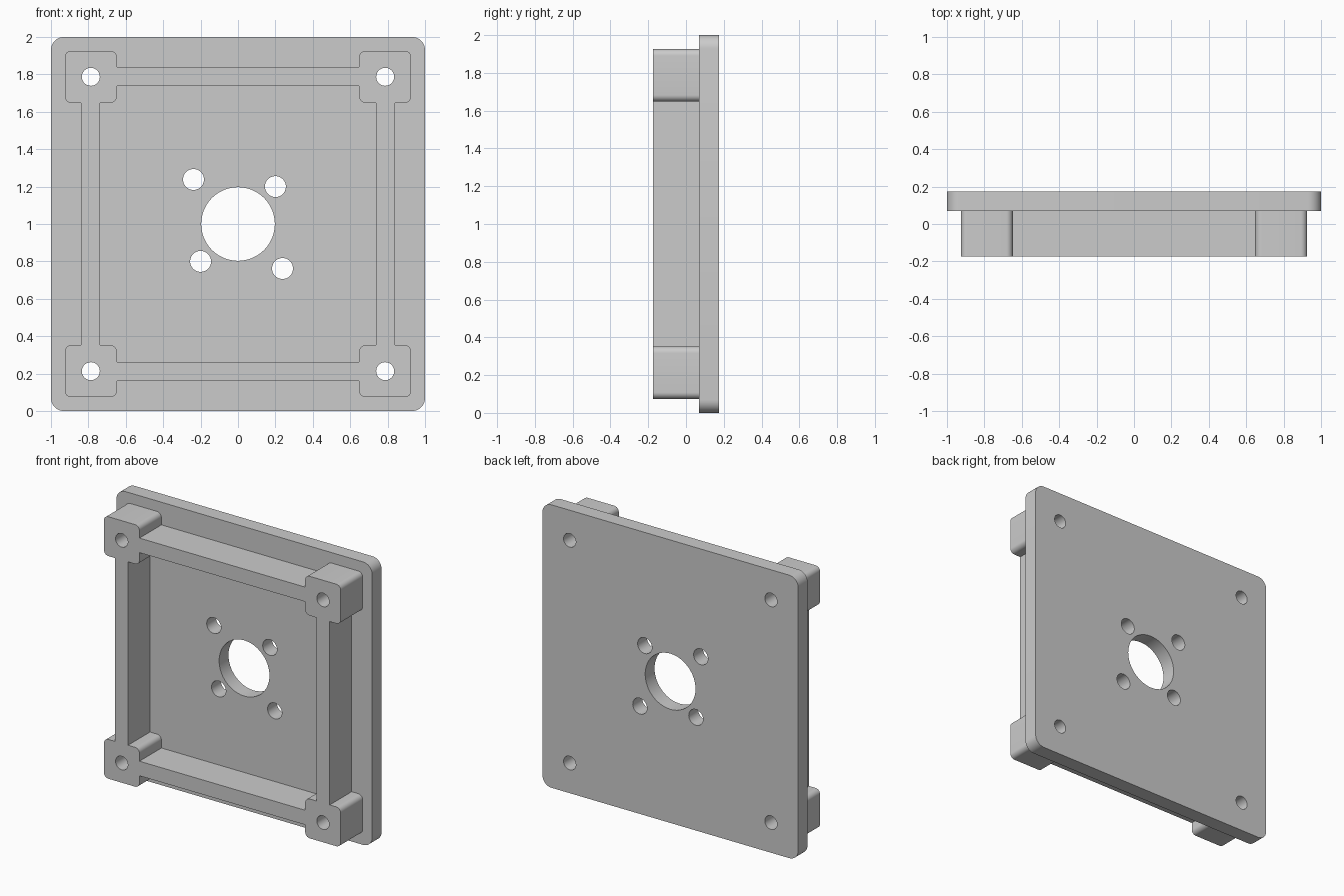
import bpy
import bmesh
from math import cos, sin, pi

old = bpy.data.objects.get("Cube")
if old:
    bpy.data.objects.remove(old, do_unlink=True)

# Plain grey for the whole part
grey = bpy.data.materials.new("plain grey")
grey.use_nodes = True
colour = (0.6, 0.6, 0.6, 1)
grey.diffuse_color = colour
grey.node_tree.nodes["Principled BSDF"].inputs["Base Color"].default_value = colour

FRONT, SEAM, BACK = -0.175, 0.07, 0.175
MID = 1.0  # height of the centre


def rounded(cx, cz, half, r, steps=8):
    """Outline of a square with rounded corners; r = half gives a circle."""
    if r == 0:
        return [(cx + half * i, cz + half * j)
                for i, j in ((1, 1), (-1, 1), (-1, -1), (1, -1))]
    points = []
    for quarter, (i, j) in enumerate(((1, 1), (-1, 1), (-1, -1), (1, -1))):
        last = steps if r == half else steps + 1
        for k in range(last):
            a = (quarter + k / steps) * pi / 2
            points.append((cx + i * (half - r) + r * cos(a),
                           cz + j * (half - r) + r * sin(a)))
    return points


def solid(name, outlines, y0, y1):
    """Extrude outlines in the x-z plane from y0 to y1."""
    bm = bmesh.new()
    for outline in outlines:
        face = bm.faces.new([bm.verts.new((x, y0, z)) for x, z in outline])
        new = bmesh.ops.extrude_face_region(bm, geom=[face])["geom"]
        verts = [v for v in new if isinstance(v, bmesh.types.BMVert)]
        bmesh.ops.translate(bm, verts=verts, vec=(0, y1 - y0, 0))
    bmesh.ops.recalc_face_normals(bm, faces=bm.faces)
    mesh = bpy.data.meshes.new(name)
    bm.to_mesh(mesh)
    bm.free()
    mesh.materials.append(grey)
    obj = bpy.data.objects.new(name, mesh)
    bpy.context.collection.objects.link(obj)
    return obj


def combine(target, tool, operation):
    """Apply a boolean and remove the tool."""
    mod = target.modifiers.new(operation.lower(), "BOOLEAN")
    mod.operation = operation
    mod.solver = "EXACT"
    mod.object = tool
    bpy.context.view_layer.objects.active = target
    bpy.ops.object.modifier_apply(modifier=mod.name)
    bpy.data.objects.remove(tool, do_unlink=True)


def circle(x, z, r):
    return rounded(x, z, r, r, 12)


corners = [(0.787 * i, MID + 0.787 * j) for i in (-1, 1) for j in (-1, 1)]
screw_holes = [circle(x, z, 0.048) for x, z in corners]

# Back plate with central bore, motor holes and corner screw holes
plate = solid("back_plate", [rounded(0, MID, 1, 0.07)], SEAM, BACK)
motor_holes = [circle(x, MID + z, 0.056) for x, z in
               ((-0.238, 0.238), (0.2, 0.2), (-0.2, -0.2), (0.238, -0.238))]
bore = circle(0, MID, 0.197)
combine(plate, solid("plate_cutter", screw_holes + motor_holes + [bore], -1, 1),
        "DIFFERENCE")

# Front frame: square rail ring joined to four drilled corner blocks
frame = solid("front_frame", [rounded(0, MID, 0.84, 0)], FRONT, SEAM)
combine(frame, solid("ring_cutter", [rounded(0, MID, 0.737, 0)], -1, 1),
        "DIFFERENCE")
blocks = [rounded(x, z, 0.139, 0.035) for x, z in corners]
combine(frame, solid("corner_blocks", blocks, FRONT, SEAM), "UNION")
combine(frame, solid("screw_cutter", screw_holes, -1, 1), "DIFFERENCE")

# Smooth the rounded walls and keep the edges crisp
bpy.ops.object.select_all(action="DESELECT")
for obj in (plate, frame):
    obj.select_set(True)
    bpy.context.view_layer.objects.active = obj
bpy.ops.object.shade_smooth_by_angle(angle=pi / 6)
